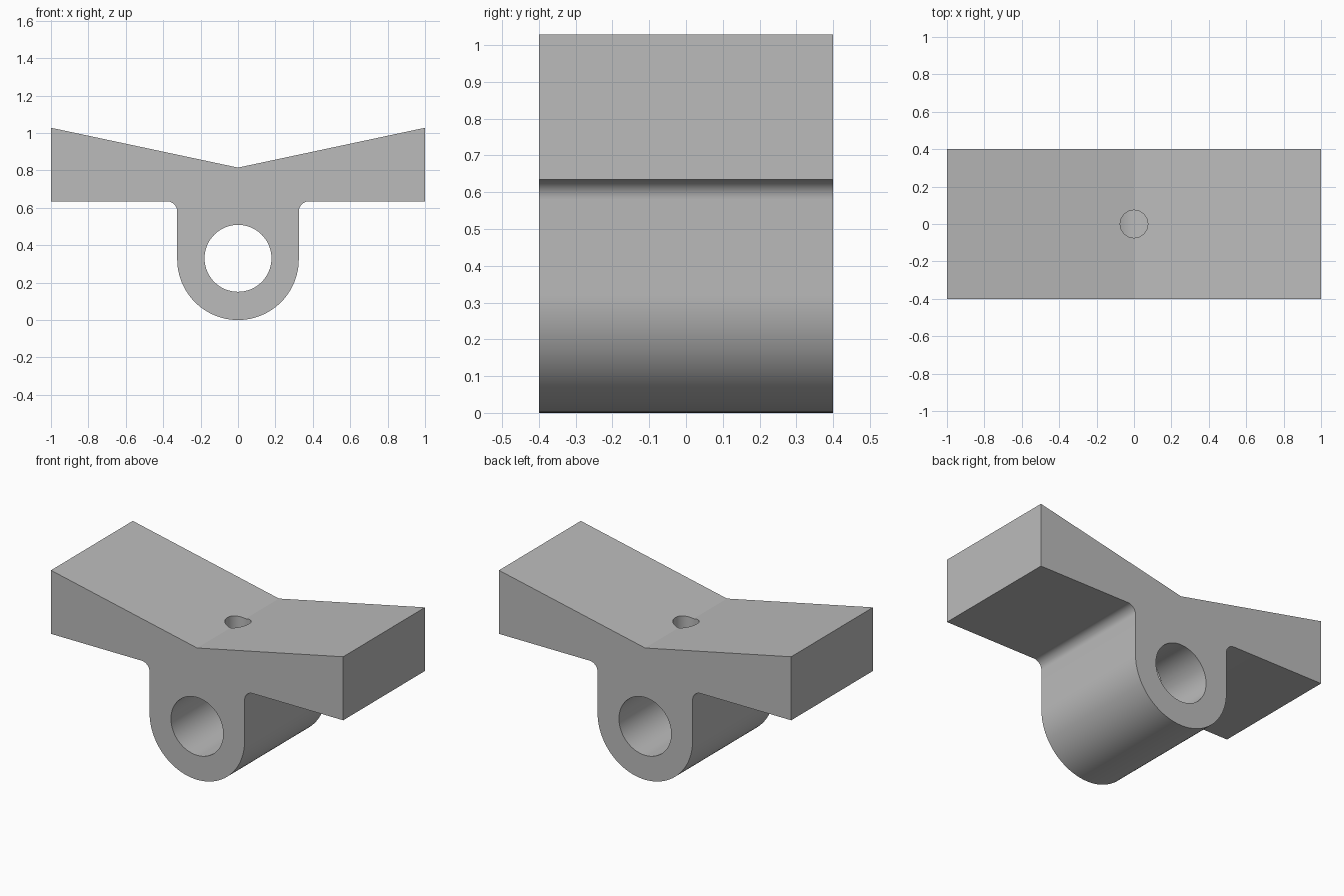
import bpy, bmesh
from math import cos, sin, pi

default_cube = bpy.data.objects.get("Cube")
if default_cube:
    bpy.data.objects.remove(default_cube, do_unlink=True)

DEPTH = 0.80          # front to back
BARREL_R = 0.325      # rounded lower body
BORE_R = 0.179
BORE_Z = 0.33
WING_Z = 0.635        # underside of the wings
FILLET = 0.055

grey = bpy.data.materials.new("plain grey")
grey.use_nodes = True
grey.diffuse_color = (0.5, 0.5, 0.5, 1)
grey.node_tree.nodes["Principled BSDF"].inputs["Base Color"].default_value = (0.5, 0.5, 0.5, 1)


def arc(cx, cz, r, start, end, steps):
    angles = [start + (end - start) * i / steps for i in range(steps + 1)]
    return [(cx + r * cos(a), cz + r * sin(a)) for a in angles]


def prism(name, outline, place, vector):
    """Extrude a closed 2D outline along a vector."""
    bm = bmesh.new()
    face = bm.faces.new([bm.verts.new(place(u, v)) for u, v in outline])
    moved = bmesh.ops.extrude_face_region(bm, geom=[face])["geom"]
    verts = [g for g in moved if isinstance(g, bmesh.types.BMVert)]
    bmesh.ops.translate(bm, verts=verts, vec=vector)
    bmesh.ops.recalc_face_normals(bm, faces=bm.faces)
    mesh = bpy.data.meshes.new(name)
    bm.to_mesh(mesh)
    bm.free()
    mesh.materials.append(grey)
    obj = bpy.data.objects.new(name, mesh)
    bpy.context.collection.objects.link(obj)
    return obj


# Body outline: right half from the barrel bottom up to the wing tip, then mirrored
half = arc(0, BARREL_R, BARREL_R, -pi / 2, 0, 24)
half += arc(BARREL_R + FILLET, WING_Z - FILLET, FILLET, pi, pi / 2, 10)
half += [(1, WING_Z), (1, 1.028)]
outline = half + [(0, 0.815)] + [(-x, z) for x, z in reversed(half[1:])]
body = prism("bracket_body", outline, lambda x, z: (x, -DEPTH / 2, z), (0, DEPTH, 0))

# Cutters: cross bore, vertical screw hole, hexagonal nut pocket above the bore
bore = prism("bore_cutter", arc(0, BORE_Z, BORE_R, 0, 2 * pi, 64)[:-1],
             lambda x, z: (x, -DEPTH, z), (0, 2 * DEPTH, 0))
screw = prism("screw_hole_cutter", arc(0, 0, 0.074, 0, 2 * pi, 32)[:-1],
              lambda x, y: (x, y, BORE_Z), (0, 0, 0.8))
nut = prism("nut_pocket_cutter", arc(0, 0, 0.156, pi / 6, 2 * pi + pi / 6, 6)[:-1],
            lambda x, y: (x, y, BORE_Z), (0, 0, 0.28))

bpy.context.view_layer.objects.active = body
body.select_set(True)
for cutter in (bore, screw, nut):
    mod = body.modifiers.new(cutter.name, "BOOLEAN")
    mod.operation = "DIFFERENCE"
    mod.solver = "EXACT"
    mod.object = cutter
    cutter.hide_render = True
    bpy.ops.object.modifier_apply(modifier=mod.name)
    bpy.data.objects.remove(cutter, do_unlink=True)

# Round surfaces smooth, corners and the valley crease crisp
bpy.ops.object.shade_smooth_by_angle(angle=pi / 9)
